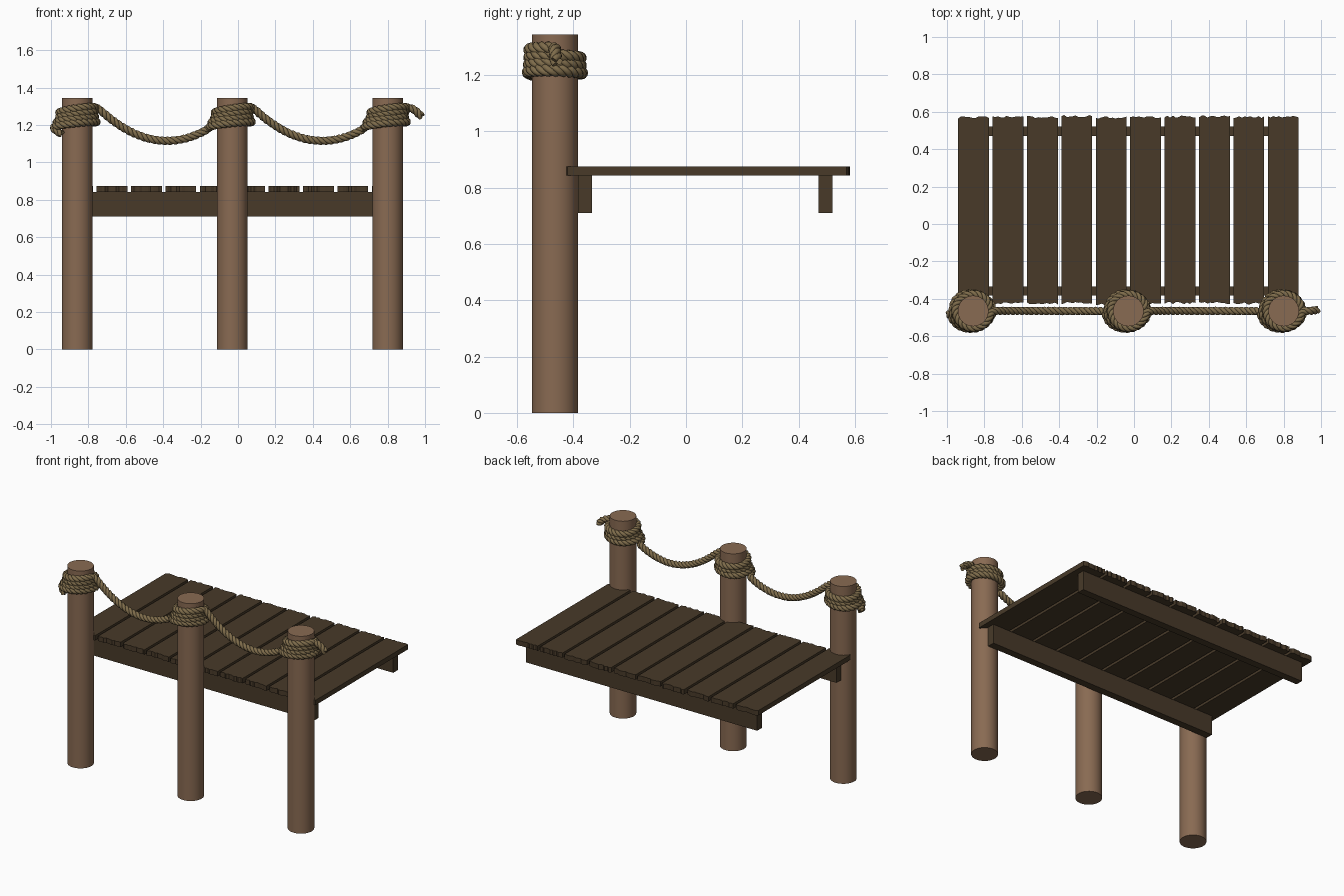
import bpy, bmesh, random
from math import sin, cos, pi, tau
from mathutils import Vector

if "Cube" in bpy.data.objects:
    bpy.data.objects.remove(bpy.data.objects["Cube"])

random.seed(4)
POSTS = (-0.86, -0.03, 0.80)
PY = -0.465
ROPE_STEP, LAY = 0.008, 0.085


def material(name, rgb):
    m = bpy.data.materials.new(name)
    m.diffuse_color = (*rgb, 1)
    m.use_nodes = True
    m.node_tree.nodes["Principled BSDF"].inputs["Base Color"].default_value = m.diffuse_color
    return m


post_mat = material("post wood", (0.25, 0.145, 0.085))
deck_mat = material("deck wood", (0.065, 0.042, 0.022))
rope_mat = material("rope fibre", (0.21, 0.15, 0.07))


def add_object(name, bm, mat):
    bmesh.ops.recalc_face_normals(bm, faces=bm.faces[:])
    me = bpy.data.meshes.new(name)
    bm.to_mesh(me)
    bm.free()
    me.materials.append(mat)
    ob = bpy.data.objects.new(name, me)
    bpy.context.collection.objects.link(ob)
    return ob


def prism(name, outline, z0, z1, mat):
    """Extrude a closed xy outline from z0 to z1."""
    bm = bmesh.new()
    low = [bm.verts.new((x, y, z0)) for x, y in outline]
    high = [bm.verts.new((x, y, z1)) for x, y in outline]
    bm.faces.new(low)
    bm.faces.new(high)
    n = len(outline)
    for i in range(n):
        j = (i + 1) % n
        bm.faces.new((low[i], low[j], high[j], high[i]))
    return add_object(name, bm, mat)


# Round posts
for i, px in enumerate(POSTS):
    ring = [(px + 0.082 * cos(tau * k / 40), PY + 0.082 * sin(tau * k / 40)) for k in range(40)]
    post = prism(f"post_{i + 1}", ring, 0, 1.343, post_mat)
    for p in post.data.polygons:
        p.use_smooth = len(p.vertices) == 4

# Deck planks with ragged sawn ends
for i in range(10):
    x0 = -0.94 + i * 0.1839
    xs = [x0 + 0.165 * k / 11 for k in range(12)]
    front_y = -0.425 + random.uniform(-0.005, 0.005)
    back_y = 0.573 + random.uniform(-0.004, 0.004)
    outline = [(x, front_y + random.uniform(-0.006, 0.006)) for x in xs]
    outline += [(x, back_y + random.uniform(-0.006, 0.006)) for x in reversed(xs)]
    prism(f"plank_{i + 1}", outline, 0.842, 0.875, deck_mat)

# Support beams under the planks
for name, y0 in (("front_beam", -0.383), ("back_beam", 0.47)):
    prism(name, [(-0.90, y0), (0.84, y0), (0.84, y0 + 0.05), (-0.90, y0 + 0.05)],
          0.71, 0.842, deck_mat)


# Rope centre line: loose tail, coils round each post, sagging spans, end tail
def coil(px):
    pts, turns = [], 3.5
    for k in range(141):
        u = k / 140
        a = pi + u * turns * tau
        outer = max(0.0, min(1.0, 2 - 5 * u))
        wob = 0.003 * sin(3.3 * a + px)
        pts.append(Vector((px - 0.012 * outer + (0.095 + 0.019 * outer + wob) * cos(a),
                           PY + (0.091 + 0.005 * outer) * sin(a),
                           1.195 + 0.092 * u + 0.008 * cos(a) - 0.008 * sin(a))))
    return pts


path = [Vector((-0.945, -0.515, 1.15)), Vector((-0.968, -0.51, 1.17)),
        Vector((-0.985, -0.485, 1.18))]
for i, px in enumerate(POSTS):
    path += coil(px)
    if i < 2:
        a, b = px + 0.118, POSTS[i + 1] - 0.135
        for k in range(41):
            t = k / 40
            z = 1.285 * (1 - t) + 1.175 * t - 4 * 0.108 * t * (1 - t)
            path.append(Vector((a + (b - a) * t, PY, z)))
path += [Vector((0.925, PY, 1.29)), Vector((0.95, PY, 1.278)),
         Vector((0.965, PY + 0.004, 1.258)), Vector((0.983, PY + 0.004, 1.245))]


def resample(pts, step):
    out, carry = [pts[0].copy()], 0.0
    for p, q in zip(pts, pts[1:]):
        d = (q - p).length
        s = step - carry
        while s <= d:
            out.append(p.lerp(q, s / d))
            s += step
        carry = d - (s - step)
    return out


path = resample(path, ROPE_STEP)
for _ in range(4):
    path = [path[0]] + [(a + 2 * b + c) / 4 for a, b, c in zip(path, path[1:], path[2:])] + [path[-1]]

# Three strands twisted around the centre line
curve = bpy.data.curves.new("rope_curve", "CURVE")
curve.dimensions = "3D"
curve.bevel_depth = 0.0115
curve.bevel_resolution = 2
curve.use_fill_caps = True
strands = [[], [], []]
normal = Vector((0, 0, 1))
for i, p in enumerate(path):
    tangent = (path[min(i + 1, len(path) - 1)] - path[max(i - 1, 0)]).normalized()
    normal = (normal - tangent * normal.dot(tangent)).normalized()
    side = tangent.cross(normal)
    for s in range(3):
        ang = tau * (i * ROPE_STEP / LAY + s / 3)
        strands[s].append(p + 0.0115 * (normal * cos(ang) + side * sin(ang)))
for pts in strands:
    sp = curve.splines.new("POLY")
    sp.points.add(len(pts) - 1)
    for cp, p in zip(sp.points, pts):
        cp.co = (*p, 1)
    sp.use_smooth = True
helper = bpy.data.objects.new("rope_curve", curve)
bpy.context.collection.objects.link(helper)
deps = bpy.context.evaluated_depsgraph_get()
mesh = bpy.data.meshes.new_from_object(helper.evaluated_get(deps))
bpy.data.objects.remove(helper)
mesh.materials.clear()
mesh.materials.append(rope_mat)
rope = bpy.data.objects.new("rope", mesh)
bpy.context.collection.objects.link(rope)
